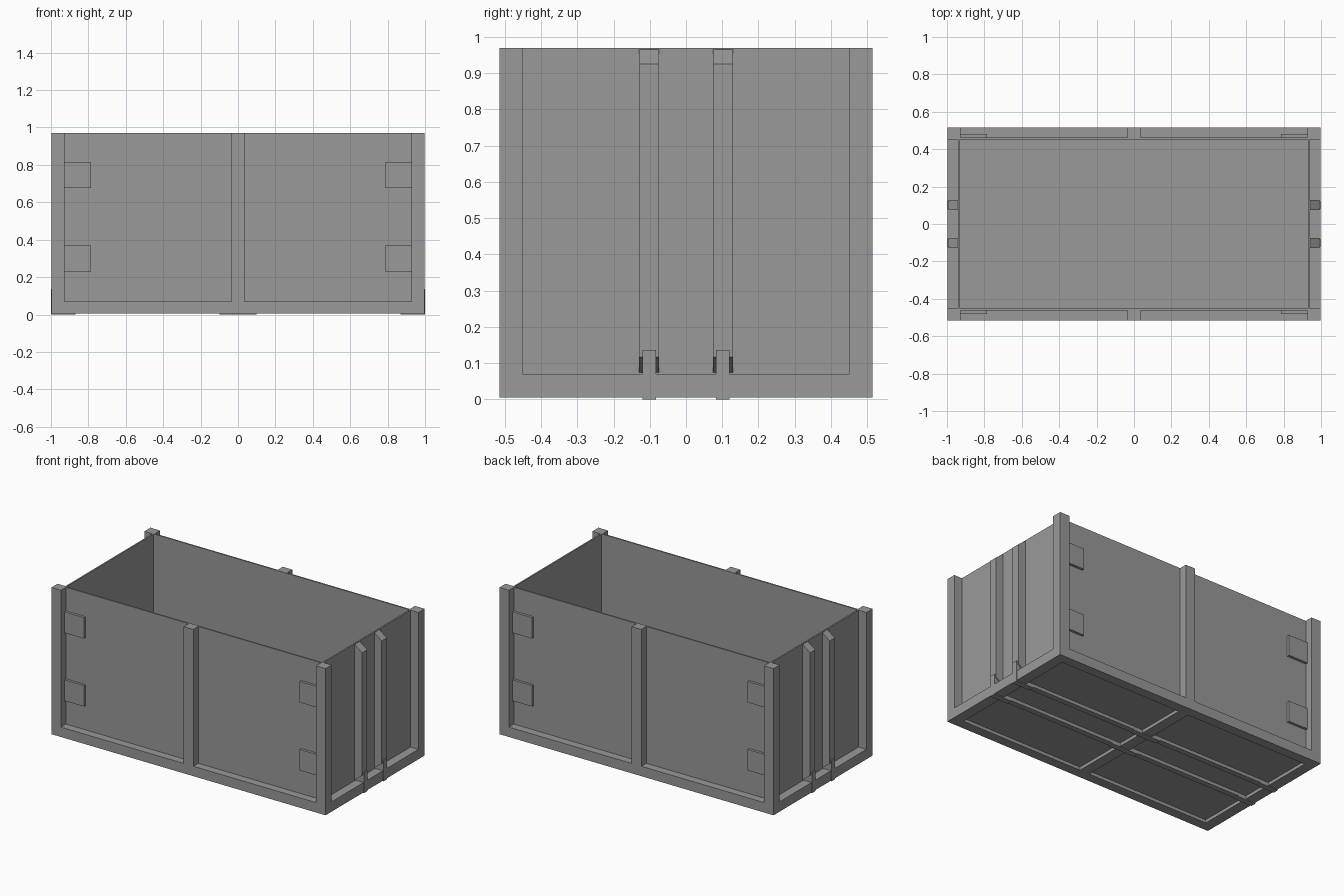
import bpy, bmesh

if "Cube" in bpy.data.objects:
    bpy.data.objects.remove(bpy.data.objects["Cube"])

# dark grey finish for every part
GREY = bpy.data.materials.new("dark_grey")
GREY.diffuse_color = (0.32, 0.32, 0.32, 1)
GREY.use_nodes = True
GREY.node_tree.nodes["Principled BSDF"].inputs["Base Color"].default_value = GREY.diffuse_color

def mesh_object(name, bm):
    bmesh.ops.recalc_face_normals(bm, faces=bm.faces)
    me = bpy.data.meshes.new(name)
    bm.to_mesh(me)
    bm.free()
    me.materials.append(GREY)
    ob = bpy.data.objects.new(name, me)
    bpy.context.collection.objects.link(ob)
    return ob

def box(name, x, y, z):
    """Box from (min, max) ranges."""
    bm = bmesh.new()
    bmesh.ops.create_cube(bm, size=1)
    for v in bm.verts:
        v.co = [r[0] if c < 0 else r[1] for c, r in zip(v.co, (x, y, z))]
    return mesh_object(name, bm)

def extrude_y(name, profile, y0, y1):
    """Extrude an (x, z) profile along y."""
    bm = bmesh.new()
    face = bm.faces.new([bm.verts.new((x, y0, z)) for x, z in profile])
    new = bmesh.ops.extrude_face_region(bm, geom=[face])["geom"]
    bmesh.ops.translate(bm, vec=(0, y1 - y0, 0),
                        verts=[g for g in new if isinstance(g, bmesh.types.BMVert)])
    return mesh_object(name, bm)

def span(a, b, s):
    return (a, b) if s > 0 else (-b, -a)

X, Y = 0.998, 0.515        # frame half sizes
Z0, Z1 = 0.005, 0.97       # frame bottom and rim
WX, WY = 0.94, 0.463       # outer faces of the thin walls
RAIL = 0.07                # top of bottom rails
PX, PY = 0.928, 0.451      # inner edges of corner posts and underside frame
FLOOR = 0.026              # underside of the floor panel

# floor panel
box("floor", (-WX, WX), (-WY, WY), (FLOOR, FLOOR + 0.012))

for s in (-1, 1):
    # thin walls
    box("side_wall", (-WX, WX), span(WY - 0.01, WY, s), (FLOOR, Z1))
    box("end_wall", span(WX - 0.01, WX, s), (-WY + 0.01, WY - 0.01), (FLOOR, Z1))

    # bottom rails and the lip of the underside frame
    box("side_rail", (-X, X), span(WY, Y, s), (Z0, RAIL))
    box("end_rail", span(WX, X, s), (-WY, WY), (Z0, RAIL))
    box("side_under_lip", (-WX, WX), span(PY, WY, s), (Z0, FLOOR))
    box("end_under_lip", span(PX, WX, s), (-PY, PY), (Z0, FLOOR))

    # middle post on each long side
    box("middle_post", (-0.035, 0.035), span(WY, Y, s), (RAIL, Z1))

    # lengthwise bar under the floor with its centre clip
    box("under_bar", (-PX, PX), span(0.083, 0.12, s), (Z0, FLOOR))
    box("centre_clip", (-0.1, 0.1), span(0.083, 0.12, s), (0, Z0))

    for t in (-1, 1):
        # corner posts
        box("corner_post", span(PX, X, s), span(PY, Y, t), (RAIL, Z1))

        # hinge plates on the long sides
        for z in (0.23, 0.677):
            box("side_plate", span(0.785, PX, s), span(WY, 0.48, t), (z, z + 0.138))

        # bevel-ended uprights on the short sides
        upright = [(WX, 0.075), (0.993, 0.117), (0.993, 0.925), (WX, 0.966)]
        y0, y1 = span(0.075, 0.129, t)
        extrude_y("end_upright", [(s * x, z) for x, z in upright], y0, y1)

        # clips that wrap the end rail from below
        clip = [(0.87, 0), (1, 0), (1, 0.137), (WX, 0.137), (WX, Z0), (0.87, Z0)]
        y0, y1 = span(0.083, 0.12, t)
        extrude_y("end_clip", [(s * x, z) for x, z in clip], y0, y1)

# cross member under the floor
box("cross_member", (-0.035, 0.035), (-PY, PY), (Z0, FLOOR))
